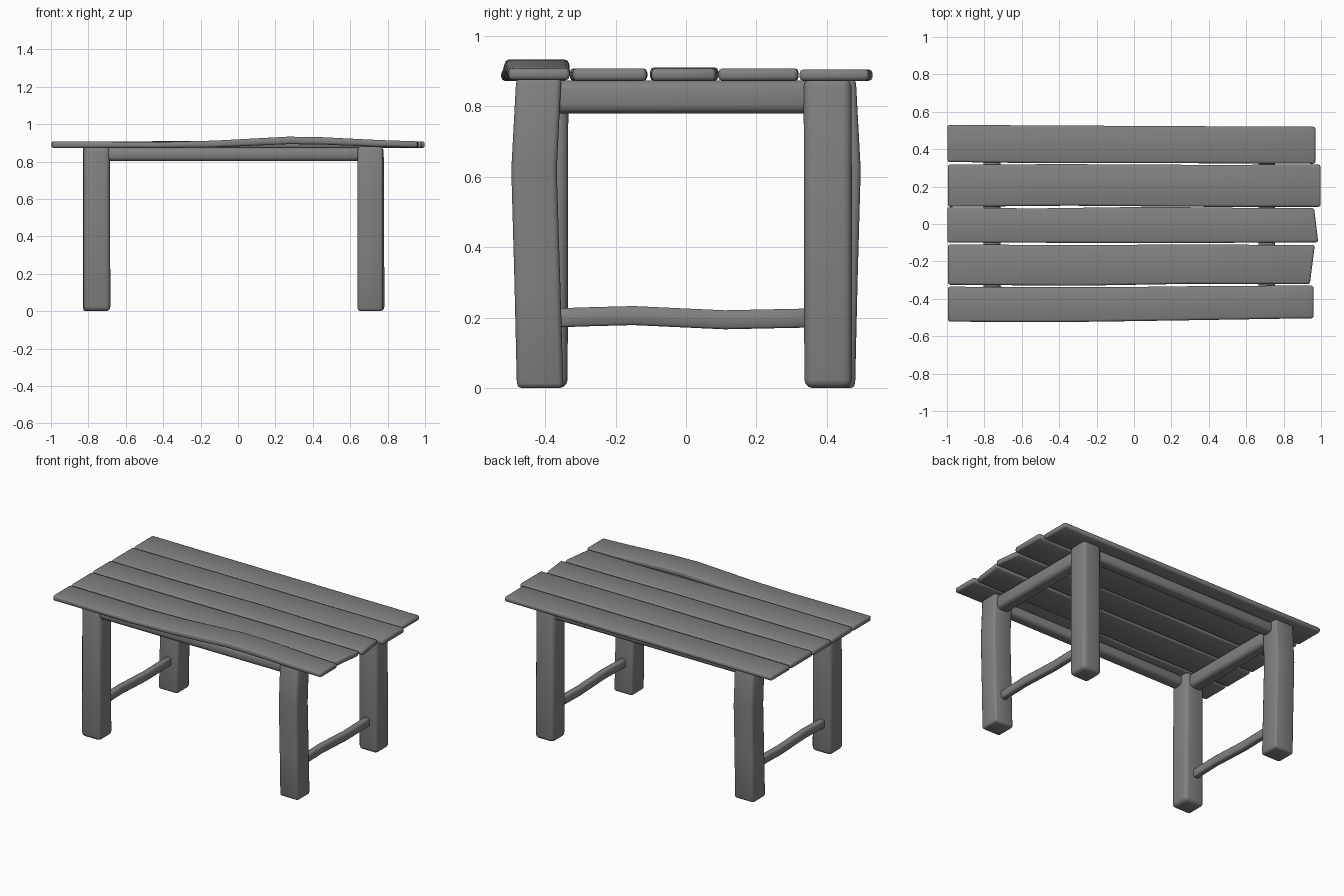
import bpy, bmesh

if "Cube" in bpy.data.objects:
    bpy.data.objects.remove(bpy.data.objects["Cube"])

wood = bpy.data.materials.new("grey_wood")
wood.diffuse_color = (0.22, 0.22, 0.22, 1)
wood.use_nodes = True
wood.node_tree.nodes["Principled BSDF"].inputs["Base Color"].default_value = wood.diffuse_color


def beam(name, axis, stations, bevel, segments=2, angle=60):
    """Lofted four-sided beam. Station: (t, a0, a1, b0, b1) or with an extra
    skew that shifts t on the a1 side. a, b are the axes left over, in xyz order."""
    bm = bmesh.new()
    rings = []
    for t, a0, a1, b0, b1, *skew in stations:
        s = skew[0] if skew else 0
        ring = []
        for a, b, d in ((a0, b0, 0), (a1, b0, s), (a1, b1, s), (a0, b1, 0)):
            co = [a, b]
            co.insert(axis, t + d)
            ring.append(bm.verts.new(co))
        rings.append(ring)
    for r, q in zip(rings, rings[1:]):
        for i in range(4):
            j = (i + 1) % 4
            bm.faces.new((r[i], r[j], q[j], q[i]))
    bm.faces.new(rings[0][::-1])
    bm.faces.new(rings[-1])
    bmesh.ops.recalc_face_normals(bm, faces=bm.faces)
    # round the long corners and end rims, not the bends
    edges = [e for e in bm.edges if e.calc_face_angle() > 0.8]
    bmesh.ops.bevel(bm, geom=edges, offset=bevel, segments=segments,
                    profile=0.5, affect='EDGES', clamp_overlap=True)
    me = bpy.data.meshes.new(name)
    bm.to_mesh(me)
    bm.free()
    ob = bpy.data.objects.new(name, me)
    bpy.context.collection.objects.link(ob)
    me.materials.append(wood)
    bpy.ops.object.select_all(action='DESELECT')
    ob.select_set(True)
    bpy.context.view_layer.objects.active = ob
    bpy.ops.object.shade_smooth_by_angle(angle=angle * 3.14159 / 180)
    return ob


# Table top planks: (x, y0, y1, z0, z1, end skew)
Z0, Z1 = 0.872, 0.908
beam("plank_front", 0, [
    (-0.995, -0.522, -0.335, Z0, Z1), (-0.42, -0.525, -0.338, 0.872, 0.904),
    (-0.12, -0.521, -0.338, 0.876, 0.912), (0.27, -0.515, -0.333, 0.893, 0.933),
    (0.45, -0.512, -0.331, 0.891, 0.93), (0.75, -0.507, -0.33, 0.879, 0.915),
    (0.96, -0.504, -0.33, 0.874, 0.908)], 0.012)
beam("plank_mid_front", 0, [
    (-0.995, -0.325, -0.11, Z0, Z1), (-0.3, -0.33, -0.112, Z0, Z1),
    (0.3, -0.32, -0.11, Z0, Z1), (0.94, -0.322, -0.112, Z0, Z1, 0.027)], 0.012)
beam("plank_centre", 0, [
    (-0.998, -0.1, 0.09, Z0, Z1), (-0.55, -0.1, 0.083, Z0, Z1),
    (0.1, -0.102, 0.092, Z0, 0.911), (0.6, -0.1, 0.086, Z0, Z1),
    (0.985, -0.098, 0.085, Z0, Z1, -0.022)], 0.012)
beam("plank_mid_back", 0, [
    (-0.995, 0.092, 0.318, Z0, Z1), (-0.35, 0.098, 0.32, Z0, Z1),
    (0.4, 0.092, 0.316, Z0, Z1), (0.998, 0.092, 0.318, Z0, Z1)], 0.012)
beam("plank_back", 0, [
    (-0.998, 0.332, 0.53, Z0, 0.905), (-0.5, 0.325, 0.527, Z0, 0.905),
    (0.3, 0.325, 0.523, Z0, 0.905), (0.97, 0.322, 0.52, Z0, 0.905)], 0.012)

# Legs: one bent and one straight pair, each turned half way round
for s, tag in ((1, "right"), (-1, "left")):
    x0, x1 = (0.64, 0.775) if s > 0 else (-0.83, -0.69)
    bent = [(0, -0.48, -0.348), (0.3, -0.487, -0.357), (0.62, -0.496, -0.367),
            (0.88, -0.482, -0.354)]
    beam("bent_leg_" + tag, 2,
         [(z, x0, x1, *sorted((s * a, s * b))) for z, a, b in bent], 0.014)
    beam("straight_leg_" + tag, 2,
         [(0, x0 + 0.005, x1 + 0.008, *sorted((s * 0.336, s * 0.472))),
          (0.88, x0 + 0.005, x1 + 0.004, *sorted((s * 0.334, s * 0.47)))], 0.025, 3)

# Rounded rails under the top
for s, tag in ((-1, "left"), (1, "right")):
    c = 0.71 if s > 0 else -0.76
    beam("end_rail_" + tag, 1, [(-0.42, c - 0.045, c + 0.045, 0.78, 0.874),
                                (0.40, c - 0.045, c + 0.045, 0.78, 0.874)], 0.026, 3)
    # Wavy low stretcher
    beam("stretcher_" + tag, 1,
         [(y, c - 0.02, c + 0.02, z - 0.027, z + 0.027) for y, z in
          ((-0.42, 0.197), (-0.3, 0.202), (-0.15, 0.206), (-0.02, 0.2),
           (0.11, 0.194), (0.25, 0.197), (0.4, 0.2))], 0.006, 1)
for y, tag in ((-0.42, "front"), (0.405, "back")):
    beam("long_rail_" + tag, 0, [(-0.76, y - 0.04, y + 0.04, 0.803, 0.874),
                                 (0.71, y - 0.04, y + 0.04, 0.803, 0.874)], 0.024, 3)
